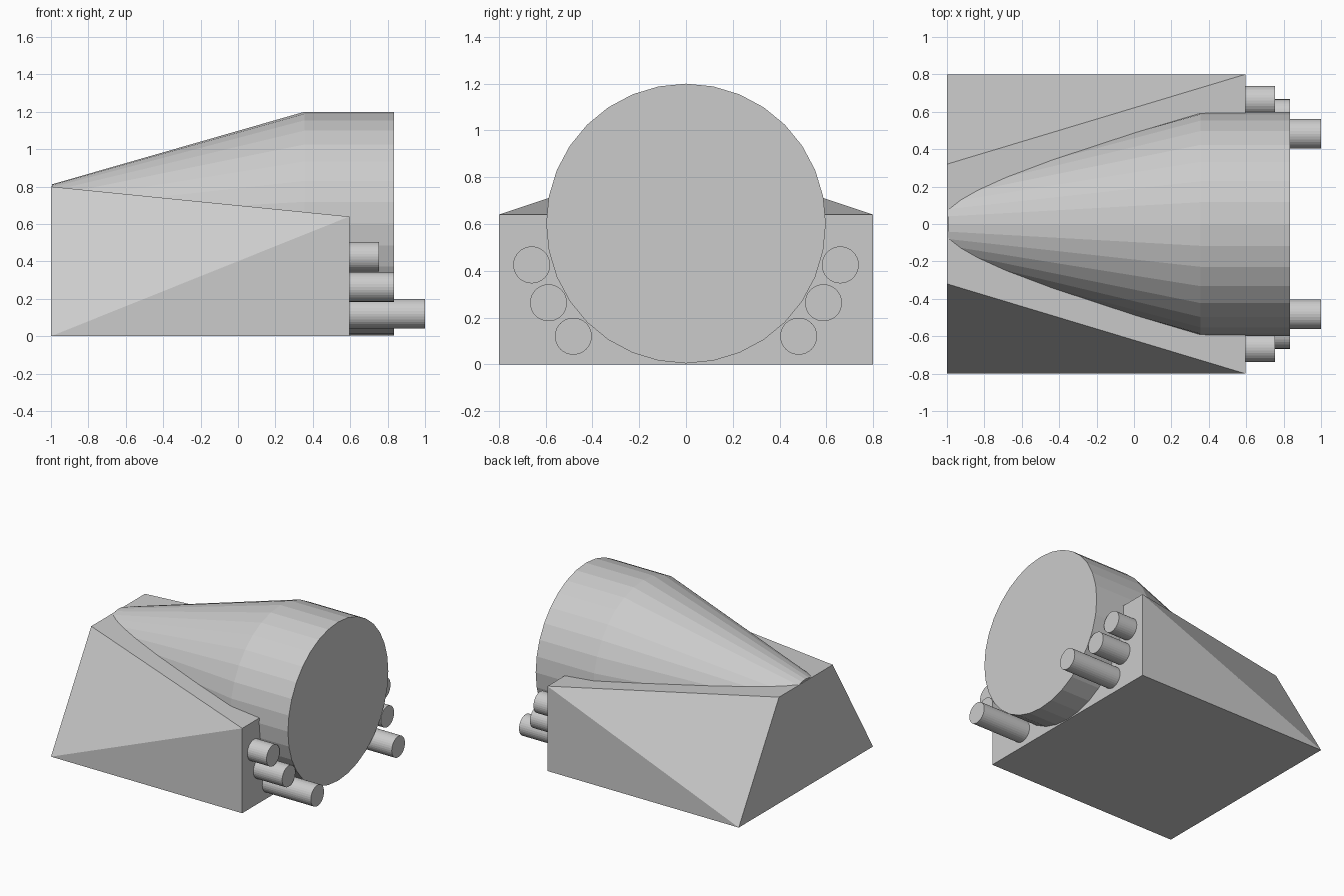
import bpy
import bmesh
from math import radians
from mathutils import Matrix

if "Cube" in bpy.data.objects:
    bpy.data.objects.remove(bpy.data.objects["Cube"])


def add_object(name, bm):
    bmesh.ops.recalc_face_normals(bm, faces=bm.faces)
    mesh = bpy.data.meshes.new(name)
    bm.to_mesh(mesh)
    bm.free()
    obj = bpy.data.objects.new(name, mesh)
    bpy.context.collection.objects.link(obj)
    return obj


def tube(name, x0, x1, r0, r1, y, z):
    """Capped 32-sided cylinder or frustum lying along x."""
    bm = bmesh.new()
    place = Matrix.Translation(((x0 + x1) / 2, y, z)) @ Matrix.Rotation(radians(90), 4, 'Y')
    bmesh.ops.create_cone(bm, cap_ends=True, segments=32, radius1=r0, radius2=r1,
                          depth=x1 - x0, matrix=place)
    return bm


# Wedge base: a cube whose left end narrows towards the top
bm = bmesh.new()
bmesh.ops.create_cube(bm, size=2)
for v in bm.verts:
    left, top, side = v.co.x < 0, v.co.z > 0, (1 if v.co.y > 0 else -1)
    v.co.x = -1 if left else 0.595
    v.co.y = side * (0.32 if left and top else 0.8)
    v.co.z = 0 if not top else (0.8 if left else 0.64)
# Fold the twisted side faces outwards along their long diagonal
bm.verts.ensure_lookup_table()
for side in (-1, 1):
    ends = [v for v in bm.verts if v.co.y * side > 0.7
            and (v.co.x < 0 or v.co.z > 0.5)]
    bmesh.ops.connect_verts(bm, verts=ends)
add_object("wedge_base", bm)

# Main body: tapering cone joined to a straight drum
bm = tube("body", -0.995, 0.355, 0.21, 0.598, 0, 0.602)
rim = max(bm.faces, key=lambda f: f.calc_center_median().x)
ext = bmesh.ops.extrude_discrete_faces(bm, faces=[rim])
bmesh.ops.translate(bm, verts=ext["faces"][0].verts[:], vec=(0.48, 0, 0))
add_object("main_body", bm)

# Three exhaust pipes on each side: (y, z, end x)
for y, z, end in ((0.66, 0.425, 0.755), (0.588, 0.263, 0.835), (0.482, 0.12, 1.0)):
    for side, label in ((-1, "front"), (1, "back")):
        add_object(f"{label}_pipe", tube("pipe", 0.4, end, 0.079, 0.079, side * y, z))
